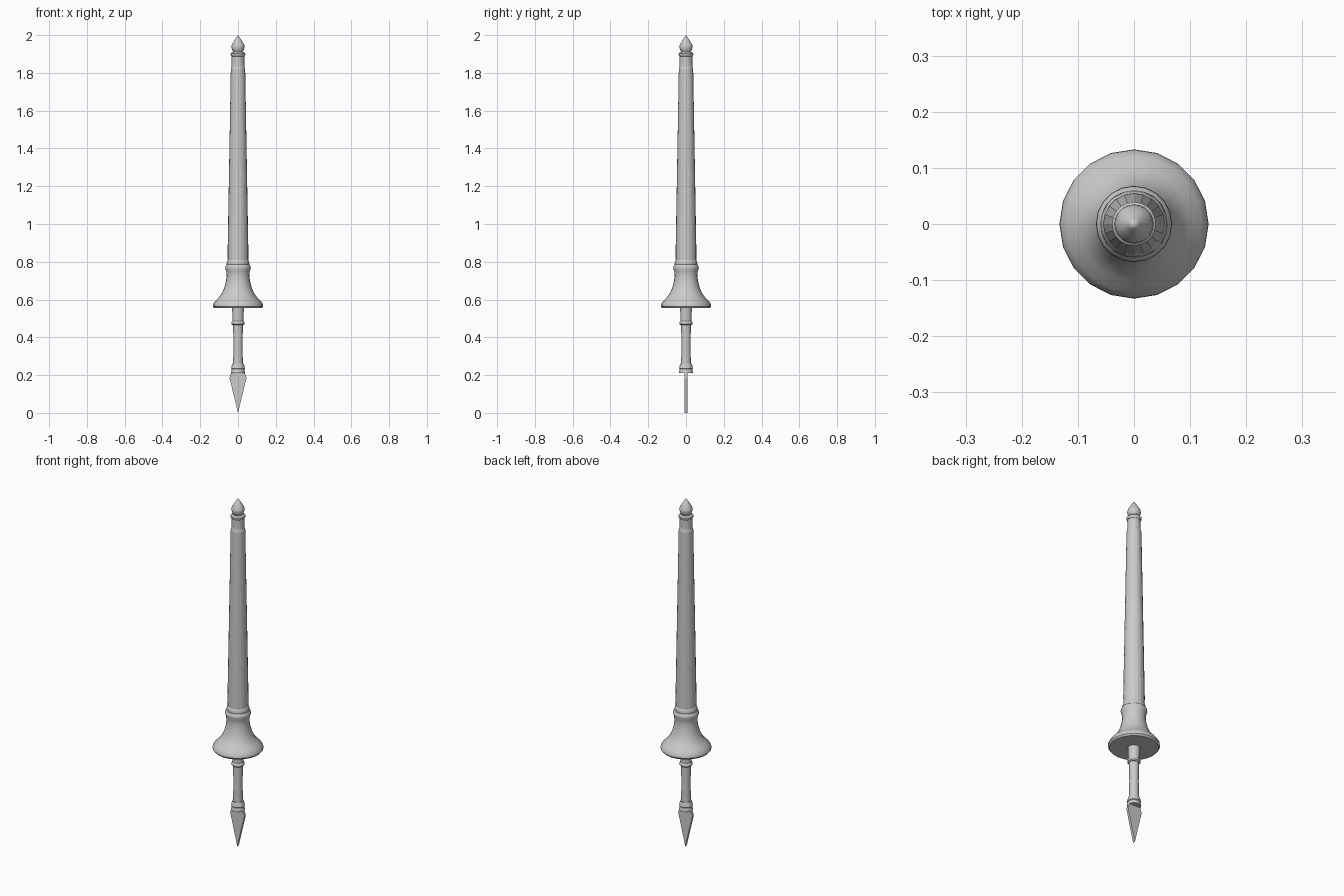
import bpy, bmesh, math

if "Cube" in bpy.data.objects:
    bpy.data.objects.remove(bpy.data.objects["Cube"])

SIDES = 20


def finish(bm, name, smooth=None):
    bmesh.ops.recalc_face_normals(bm, faces=bm.faces)
    mesh = bpy.data.meshes.new(name)
    bm.to_mesh(mesh)
    bm.free()
    ob = bpy.data.objects.new(name, mesh)
    bpy.context.collection.objects.link(ob)
    if smooth:
        bpy.ops.object.select_all(action='DESELECT')
        ob.select_set(True)
        bpy.context.view_layer.objects.active = ob
        bpy.ops.object.shade_smooth_by_angle(angle=math.radians(smooth))
    return ob


def lathe(name, profile, smooth=40):
    """Turn (radius, z) points into a closed solid around z."""
    bm = bmesh.new()
    rings = []
    for r, z in profile:
        if r == 0:
            rings.append([bm.verts.new((0, 0, z))] * SIDES)
        else:
            rings.append([bm.verts.new((r * math.cos(math.tau * i / SIDES),
                                        r * math.sin(math.tau * i / SIDES), z))
                          for i in range(SIDES)])
    for a, b in zip(rings, rings[1:]):
        for i in range(SIDES):
            j = (i + 1) % SIDES
            quad = list(dict.fromkeys((a[i], a[j], b[j], b[i])))
            bm.faces.new(quad)
    for ring in (rings[0], rings[-1]):
        if len(set(ring)) > 2:
            bm.faces.new(ring)
    return finish(bm, name, smooth)


# flat spike below the grip
bm = bmesh.new()
outline = [(0, 0), (0.045, 0.185), (0.035, 0.215), (-0.035, 0.215), (-0.045, 0.185)]
face = bm.faces.new([bm.verts.new((x, -0.007, z)) for x, z in outline])
ext = bmesh.ops.extrude_face_region(bm, geom=[face])
bmesh.ops.translate(bm, vec=(0, 0.014, 0),
                    verts=[g for g in ext['geom'] if isinstance(g, bmesh.types.BMVert)])
finish(bm, "pommel_spike")

# stepped collar at the foot of the grip
lathe("pommel_collar", [(0.037, 0.212), (0.033, 0.232), (0.036, 0.236),
                        (0.033, 0.25), (0.029, 0.262)])

# grip with a ring below the guard
lathe("grip", [(0.026, 0.25), (0.024, 0.36), (0.026, 0.47), (0.026, 0.48)])
lathe("grip_ring", [(0.028, 0.464), (0.034, 0.47), (0.034, 0.479), (0.029, 0.486)])
lathe("grip_neck", [(0.029, 0.48), (0.031, 0.56)])

# bell-shaped hand guard
lathe("hand_guard", [(0.126, 0.555), (0.133, 0.564), (0.132, 0.575), (0.121, 0.592),
                     (0.101, 0.612), (0.085, 0.634), (0.073, 0.662), (0.064, 0.695),
                     (0.060, 0.725), (0.062, 0.748), (0.068, 0.765), (0.067, 0.775),
                     (0.060, 0.785)])

# faceted tapering shaft with collars
lathe("shaft_collar", [(0.058, 0.78), (0.060, 0.79), (0.058, 0.803), (0.054, 0.81)])
lathe("shaft", [(0.054, 0.80), (0.055, 0.85), (0.038, 1.82), (0.034, 1.835),
                (0.033, 1.895)], smooth=10)

# end ring and pointed finial
lathe("tip_ring", [(0.034, 1.888), (0.039, 1.895), (0.039, 1.903), (0.030, 1.911)])
lathe("tip_finial", [(0.023, 1.908), (0.031, 1.921), (0.035, 1.935), (0.033, 1.948),
                     (0.022, 1.967), (0.010, 1.986), (0, 2.0)])
